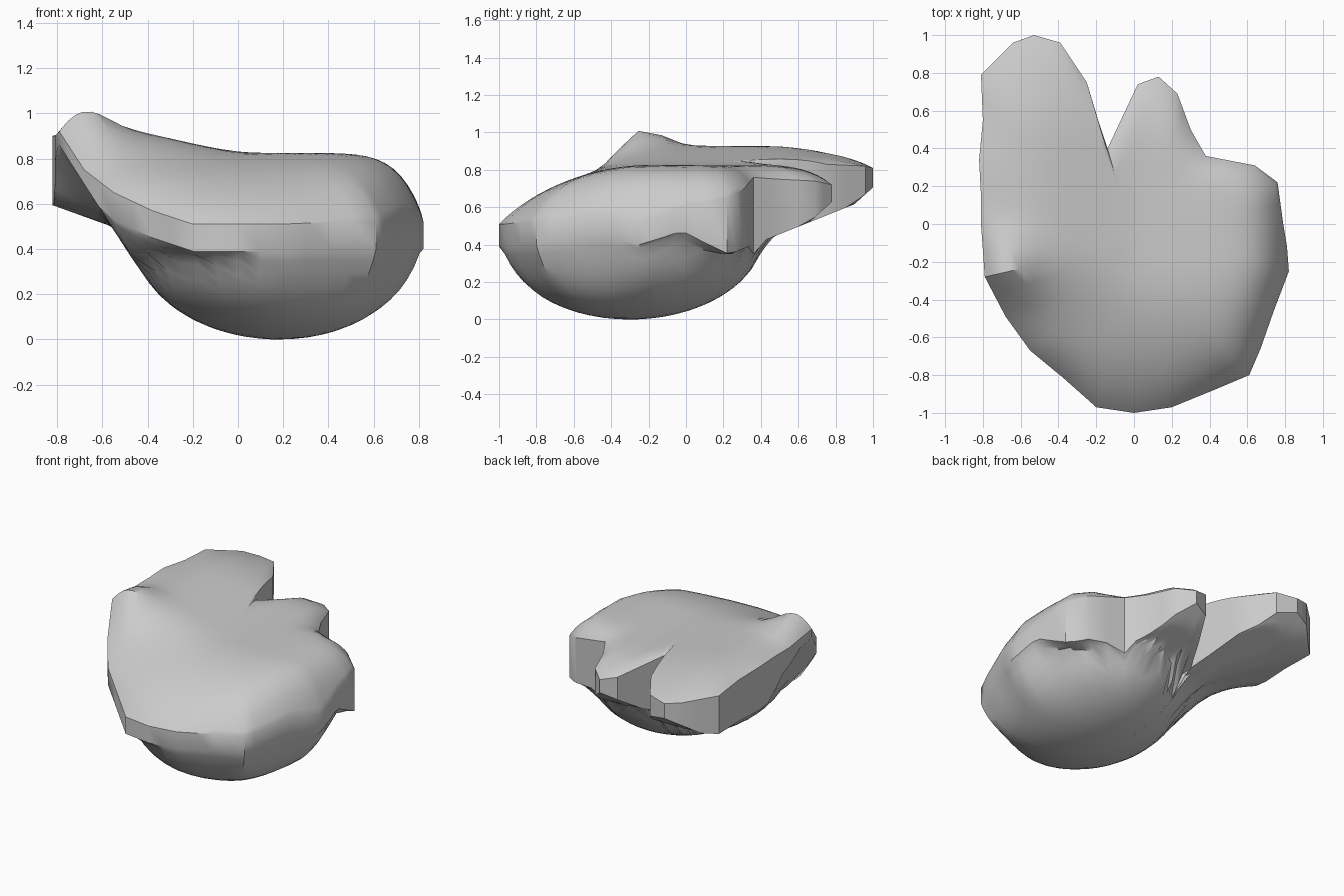
import bpy, bmesh, math

if "Cube" in bpy.data.objects:
    bpy.data.objects.remove(bpy.data.objects["Cube"])

# Rim seen from above: x, y, height of its upper edge
RIM = [
    (0.00, -1.00, .51), (0.20, -.97, .51), (0.42, -.88, .52), (0.61, -.80, .52),
    (0.67, -.66, .54), (0.74, -.46, .57), (0.82, -.25, .52), (0.81, -.12, .56),
    (0.79, 0.00, .61), (0.76, 0.22, .65), (0.64, 0.31, .70), (0.38, 0.36, .76),
    (0.30, 0.50, .75), (0.23, 0.69, .74), (0.13, 0.78, .72), (0.02, 0.74, .75),
    (-.14, 0.40, .83), (-.19, 0.55, .84), (-.25, 0.75, .83), (-.39, 0.96, .82),
    (-.53, 1.00, .81), (-.64, 0.96, .83), (-.81, 0.79, .86), (-.80, 0.55, .88),
    (-.82, 0.34, .90), (-.81, 0.15, .90), (-.81, 0.00, .90), (-.79, -.28, .92),
    (-.68, -.49, .75), (-.55, -.67, .65), (-.38, -.81, .57), (-.20, -.97, .51),
]
CX, CY = 0.0, -.10
RINGS = [1, .98, .95, .91, .87, .82, .77, .71, .65, .58, .51, .44, .36, .28, .2, .1]


def ramp(v, a, b):
    s = min(1, max(0, (v - a) / (b - a)))
    return s * s * (3 - 2 * s)


def top_height(x, y):
    z = .825 + .105 * ramp(-x, -.1, .6) * ramp(y, -.6, -.1)     # higher on the left
    z -= .28 * (max(0, -.2 - y) / .8) ** 2                       # falls to the front
    z -= .10 * (max(0, y - .4) / .6) ** 2                        # and along the lobes
    d = ((x + .70) ** 2 + (y + .25) ** 2) / .17 ** 2
    return z + .125 * math.exp(-d)                               # small peak


def bottom_height(x, y):
    tip = .9 if x < -.14 else .66                                # lobe ends curl up
    lobes = .40 + .40 * (y - .36) + .5 * max(0, y - tip) if y > .2 else .34
    slope = .36 + 1.2 * ramp(-y, -.3, .25)
    flank = .5 + slope * (-x - .56)
    under = max(.35, lobes, flank if x < -.3 else 0)
    r = ((x - .18) / .65) ** 2 + ((y + .30) / .72) ** 2
    bowl = .47 - .47 * math.sqrt(1 - r) if r < 1 else 9
    return max(0, min(under, bowl))


# Rim with a midpoint added on each span
rim = []
for a, b in zip(RIM, RIM[1:] + RIM[:1]):
    rim += [a, tuple((p + q) / 2 for p, q in zip(a, b))]
n = len(rim)


def add_surface(bm, upper):
    loops = []
    for t in RINGS:
        loop = []
        for px, py, edge in rim:
            x, y = CX + (px - CX) * t, CY + (py - CY) * t
            if upper:
                z = top_height(x, y) + (edge - top_height(px, py)) * t ** 8
            else:
                # Round the underside up to the rim around the front and right
                z = bottom_height(x, y)
                lift = max(0, edge - .12 - bottom_height(px, py))
                z += lift * ramp(-py, -.25, .1) * t ** 10
                if t == 1:
                    z = min(z, edge - .03)
            loop.append(bm.verts.new((x, y, z)))
        loops.append(loop)
    height = top_height if upper else bottom_height
    centre = bm.verts.new((CX, CY, height(CX, CY)))
    for a, b in zip(loops, loops[1:]):
        for i in range(n):
            j = (i + 1) % n
            bm.faces.new((a[i], a[j], b[j], b[i]))
    for i in range(n):
        bm.faces.new((loops[-1][i], loops[-1][(i + 1) % n], centre))
    return loops[0]


# Lobed body: nearly flat top sheet, bowl underneath, joined by a rim wall
bm = bmesh.new()
top = add_surface(bm, True)
low = add_surface(bm, False)
for i in range(n):
    j = (i + 1) % n
    bm.faces.new((top[i], low[i], low[j], top[j]))
bmesh.ops.recalc_face_normals(bm, faces=bm.faces)

mesh = bpy.data.meshes.new("lobed_body")
bm.to_mesh(mesh)
bm.free()
body = bpy.data.objects.new("lobed_body", mesh)
bpy.context.collection.objects.link(body)
bpy.context.view_layer.objects.active = body
body.select_set(True)
bpy.ops.object.shade_smooth_by_angle(angle=math.radians(35))
